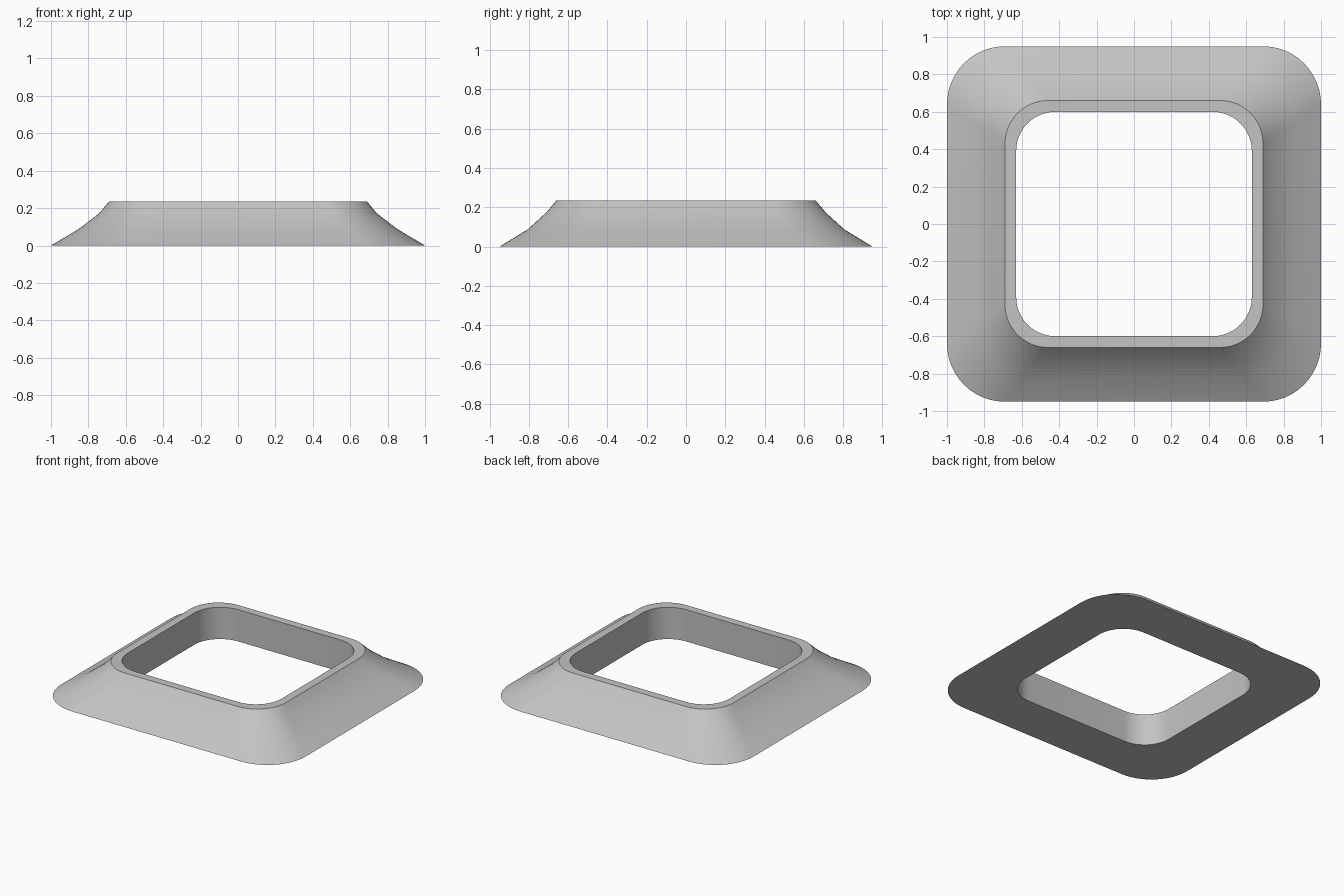
import bpy, bmesh, math

if "Cube" in bpy.data.objects:
    bpy.data.objects.remove(bpy.data.objects["Cube"], do_unlink=True)

SEGMENTS = 12  # steps per rounded corner


def grey_material():
    mat = bpy.data.materials.new("light grey")
    mat.use_nodes = True
    colour = (0.55, 0.55, 0.55, 1)
    mat.diffuse_color = colour
    mat.node_tree.nodes["Principled BSDF"].inputs["Base Color"].default_value = colour
    return mat


def rounded_ring(bm, half_x, half_y, radius, z):
    """Rounded rectangle of vertices, counter-clockwise from +x."""
    ring = []
    for corner, (sx, sy) in enumerate(((1, 1), (-1, 1), (-1, -1), (1, -1))):
        for step in range(SEGMENTS + 1):
            a = (corner + step / SEGMENTS) * math.pi / 2
            ring.append(bm.verts.new((sx * (half_x - radius) + radius * math.cos(a),
                                      sy * (half_y - radius) + radius * math.sin(a), z)))
    return ring


# Cross-section of the collar: half width, half depth, corner radius, height
sections = [
    (1.0, 0.95, 0.31, 0.0),
    (0.853, 0.807, 0.27, 0.087),
    (0.742, 0.713, 0.24, 0.172),
    (0.69, 0.66, 0.23, 0.235),
    (0.63, 0.60, 0.21, 0.235),
    (0.63, 0.60, 0.21, 0.0),
]

# Flared collar: closed loop of bridged rings
bm = bmesh.new()
rings = [rounded_ring(bm, *s) for s in sections]
for lower, upper in zip(rings, rings[1:] + rings[:1]):
    for i in range(len(lower)):
        j = (i + 1) % len(lower)
        bm.faces.new((lower[i], lower[j], upper[j], upper[i]))
bmesh.ops.recalc_face_normals(bm, faces=bm.faces)

mesh = bpy.data.meshes.new("flared_collar")
bm.to_mesh(mesh)
bm.free()
mesh.materials.append(grey_material())
collar = bpy.data.objects.new("flared_collar", mesh)
bpy.context.collection.objects.link(collar)

# Smooth slopes with crisp rims
bpy.ops.object.select_all(action="DESELECT")
collar.select_set(True)
bpy.context.view_layer.objects.active = collar
bpy.ops.object.shade_smooth_by_angle(angle=math.radians(30))
